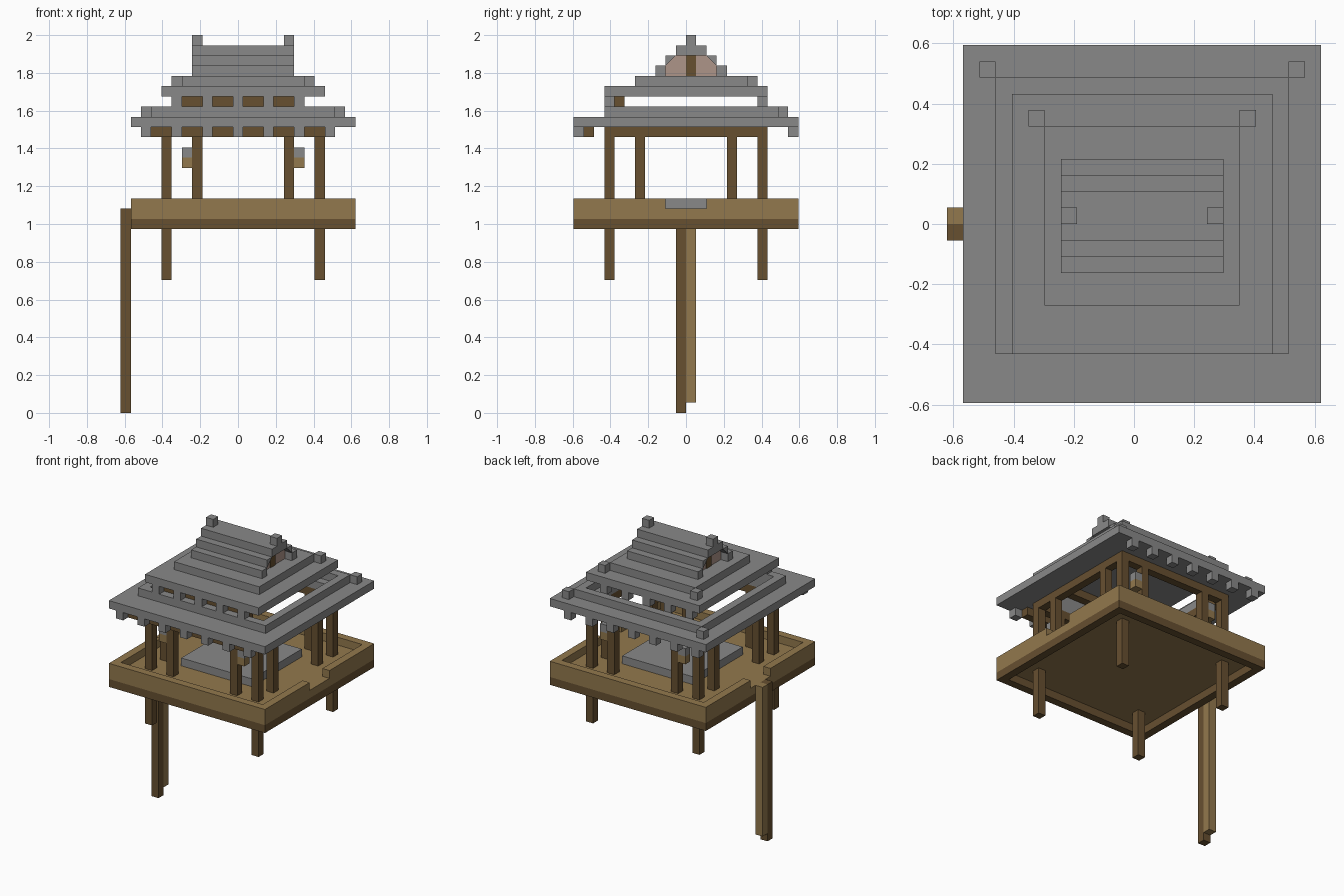
import bpy
import bmesh
from mathutils import Vector

if "Cube" in bpy.data.objects:
    bpy.data.objects.remove(bpy.data.objects["Cube"], do_unlink=True)

# The whole pavilion sits on a grid of cells, 23 x 22 x 37
CELL = 2 / 37
ORIGIN = Vector((-11.5, -11, 0))


def material(name, rgb):
    m = bpy.data.materials.new(name)
    m.use_nodes = True
    m.diffuse_color = (*rgb, 1)
    m.node_tree.nodes["Principled BSDF"].inputs["Base Color"].default_value = (*rgb, 1)
    return m


grey = material("roof grey", (0.25, 0.25, 0.25))
oak = material("light wood", (0.29, 0.19, 0.075))
dark = material("dark wood", (0.135, 0.08, 0.03))
pink = material("gable plaster", (0.42, 0.30, 0.25))


def finish(name, bm, mat):
    for v in bm.verts:
        v.co = (v.co + ORIGIN) * CELL
    bmesh.ops.recalc_face_normals(bm, faces=bm.faces)
    mesh = bpy.data.meshes.new(name)
    bm.to_mesh(mesh)
    bm.free()
    mesh.materials.append(mat)
    obj = bpy.data.objects.new(name, mesh)
    bpy.context.collection.objects.link(obj)
    return obj


def boxes(name, mat, *spans):
    """One object from boxes, each given as x0, x1, y0, y1, z0, z1 in cells."""
    bm = bmesh.new()
    for x0, x1, y0, y1, z0, z1 in spans:
        for v in bmesh.ops.create_cube(bm, size=1)["verts"]:
            v.co = (x1 if v.co.x > 0 else x0, y1 if v.co.y > 0 else y0,
                    z1 if v.co.z > 0 else z0)
    return finish(name, bm, mat)


def frame(name, mat, outer, hole, z0, z1):
    """A flat rectangular frame with a mitred-free rectangular opening."""
    x0, x1, y0, y1 = outer
    a0, a1, b0, b1 = hole
    bm = bmesh.new()
    rings = []
    for z in (z0, z1):
        for l, r, f, b in (outer, hole):
            rings.append([bm.verts.new(p) for p in ((l, f, z), (r, f, z), (r, b, z), (l, b, z))])
    low_out, low_in, top_out, top_in = rings
    for p, q in ((low_out, low_in), (top_out, top_in), (low_out, top_out), (low_in, top_in)):
        for k in range(4):
            n = (k + 1) % 4
            bm.faces.new((p[k], p[n], q[n], q[k]))
    return finish(name, bm, mat)


def prism(name, mat, profile, x0, x1):
    """A y-z outline extruded along x."""
    bm = bmesh.new()
    face = bm.faces.new([bm.verts.new((x0, y, z)) for y, z in profile])
    out = bmesh.ops.extrude_face_region(bm, geom=[face])["geom"]
    for v in out:
        if isinstance(v, bmesh.types.BMVert):
            v.co.x = x1
    return finish(name, bm, mat)


# Platform: under-frame, floor, and a rim with a gap on either side
frame("platform_base_frame", dark, (1, 23, 0, 22), (2, 22, 1, 21), 18, 19)
boxes("platform_floor", oak, (1, 23, 0, 22, 19, 20))
boxes("platform_rim", oak,
      (2, 22, 0, 1, 20, 21), (2, 22, 21, 22, 20, 21),
      *[(x, x + 1, y, y + 9, 20, 21) for x in (1, 22) for y in (0, 13)])
boxes("centre_slab", grey, (7, 17, 6, 16, 20, 21))

# Access poles on the right side
boxes("long_pole", dark, (0, 1, 10, 11, 0, 20))
boxes("short_pole", oak, (0, 1, 11, 12, 1, 20))

# Columns: corner ones run down as legs, with a pair beside each
for x, xin, xs in ((4, 7, "right"), (19, 16, "left")):
    for y, yin, ys in ((3, 6, "front"), (18, 15, "back")):
        tag = f"{ys}_{xs}"
        boxes(f"corner_column_{tag}", dark, (x, x + 1, y, y + 1, 13, 27))
        boxes(f"inner_columns_{tag}", dark,
              (xin, xin + 1, y, y + 1, 20, 27), (x, x + 1, yin, yin + 1, 20, 27))
        # Hanging lantern on the column's outer side
        side = xin - 1 if xs == "right" else xin + 1
        boxes(f"lantern_body_{tag}", oak, (side, side + 1, y, y + 1, 24, 25))
        boxes(f"lantern_cap_{tag}", grey, (side, side + 1, y, y + 1, 25, 26))
frame("top_beams", dark, (4, 20, 3, 19), (5, 19, 4, 18), 27, 28)

# Lower roof
boxes("lower_rafter_ends", grey,
      *[(x, x + 1, y, y + 1, 27, 28) for x in range(2, 21, 3) for y in (0, 21)])
boxes("lower_rafter_strip", dark, (3, 20, 1, 2, 27, 28))
frame("lower_eaves", grey, (1, 23, 0, 22), (5, 19, 4, 18), 28, 29)
frame("lower_roof_step", grey, (3, 21, 3, 20), (4, 20, 4, 19), 29, 30)
boxes("lower_corner_blocks", grey, *[(x, x + 1, 20, 21, 29, 30) for x in (2, 21)])

# Upper roof
boxes("upper_rafter_ends", grey,
      *[(x, x + 1, y, y + 1, 30, 31) for x in range(5, 18, 3) for y in (3, 18)])
boxes("upper_rafter_strip", dark, (6, 17, 4, 5, 30, 31))
boxes("upper_eaves", grey, (4, 20, 3, 19, 31, 32))
boxes("upper_roof_step", grey, (6, 18, 6, 17, 32, 33))
boxes("upper_corner_blocks", grey, *[(x, x + 1, 17, 18, 32, 33) for x in (5, 18)])

# Stepped gable roof with recessed end walls and ridge finials
prism("gable_wall", pink, ((9, 33), (14, 33), (14, 34), (13, 35), (10, 35), (9, 34)), 8, 16)
boxes("gable_posts", dark, *[(x, x + 1, 11, 12, 33, 35) for x in (7.9, 15.1)])
boxes("gable_roof_foot", grey, (7, 17, 8, 9, 33, 34), (7, 17, 14, 15, 33, 34))
prism("gable_roof_front", grey, ((9, 34), (10, 35), (9, 35)), 7, 17)
prism("gable_roof_back", grey, ((14, 34), (14, 35), (13, 35)), 7, 17)
boxes("gable_ridge", grey, (7, 17, 10, 13, 35, 36))
boxes("ridge_finials", grey, *[(x, x + 1, 11, 12, 36, 37) for x in (7, 16)])
